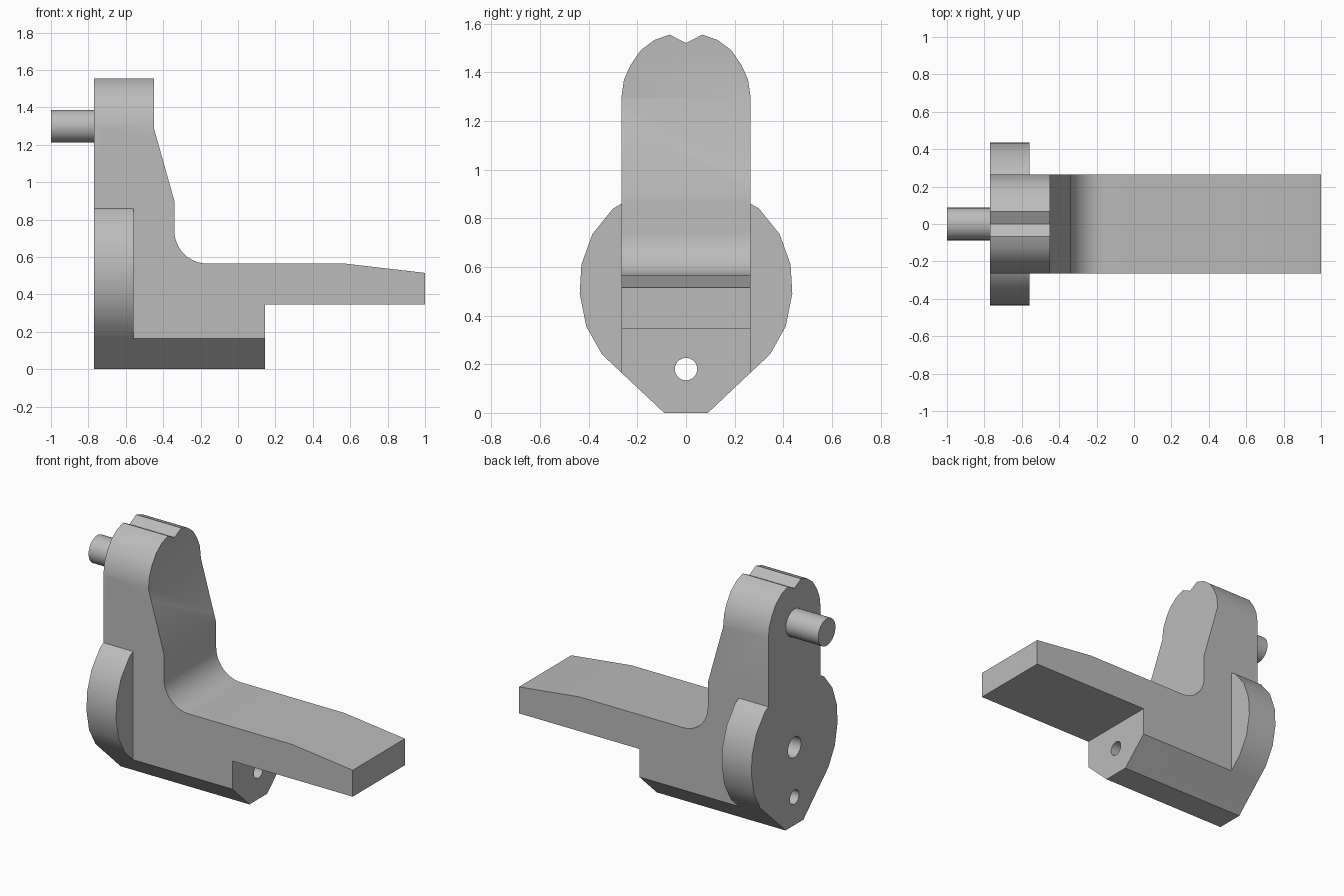
import bpy, bmesh, math
from mathutils import Vector

cube = bpy.data.objects.get("Cube")
if cube:
    bpy.data.objects.remove(cube, do_unlink=True)

grey = bpy.data.materials.new("plain_grey")
grey.use_nodes = True
colour = (0.5, 0.5, 0.5, 1)
grey.diffuse_color = colour
grey.node_tree.nodes["Principled BSDF"].inputs["Base Color"].default_value = colour


def prism(name, points, axis, start, end):
    """Extrude a closed outline along x (points are y, z) or y (points are x, z)."""
    bm = bmesh.new()
    place = (lambda a, b: (start, a, b)) if axis == "x" else (lambda a, b: (a, start, b))
    face = bm.faces.new([bm.verts.new(place(a, b)) for a, b in points])
    new = bmesh.ops.extrude_face_region(bm, geom=[face])["geom"]
    shift = Vector((end - start, 0, 0)) if axis == "x" else Vector((0, end - start, 0))
    bmesh.ops.translate(bm, vec=shift, verts=[v for v in new if isinstance(v, bmesh.types.BMVert)])
    bmesh.ops.recalc_face_normals(bm, faces=bm.faces)
    mesh = bpy.data.meshes.new(name)
    bm.to_mesh(mesh)
    bm.free()
    mesh.materials.append(grey)
    obj = bpy.data.objects.new(name, mesh)
    bpy.context.collection.objects.link(obj)
    return obj


def rod(name, radius, z, start, end, sides=32):
    turn = [2 * math.pi * i / sides for i in range(sides)]
    return prism(name, [(radius * math.cos(a), z + radius * math.sin(a)) for a in turn], "x", start, end)


def combine(target, tool, operation):
    mod = target.modifiers.new(operation, "BOOLEAN")
    mod.operation, mod.solver, mod.object = operation, "EXACT", tool
    bpy.context.view_layer.objects.active = target
    bpy.ops.object.modifier_apply(modifier=mod.name)
    bpy.data.objects.remove(tool, do_unlink=True)


def smooth(obj, degrees):
    bpy.ops.object.select_all(action="DESELECT")
    obj.select_set(True)
    bpy.context.view_layer.objects.active = obj
    bpy.ops.object.shade_smooth_by_angle(angle=math.radians(degrees))


HALF = 0.265

# L-shaped side profile with a filleted inner corner
r = 0.175
fillet = [(-0.34 + r - r * math.sin(a), 0.565 + r - r * math.cos(a))
          for a in (math.pi / 2 * i / 10 for i in range(11))]
side = [(-0.9, -0.1), (0.145, -0.1), (0.145, 0.345), (1, 0.345), (1, 0.515), (0.57, 0.565)]
side += fillet + [(-0.34, 0.9), (-0.45, 1.29), (-0.45, 1.65), (-0.9, 1.65)]
body = prism("bracket_body", side, "y", -HALF, HALF)

# Wide rounded flange at the back
flange = prism("flange", [(-0.6, -0.1), (0.6, -0.1), (0.6, 0.95), (-0.6, 0.95)], "x", -0.9, -0.56)
combine(body, flange, "UNION")

# End outline: chamfered foot, round flange, notched round head
half = [(0.09, 0), (HALF, 0.165), (0.345, 0.24), (0.41, 0.355), (0.437, 0.49), (0.43, 0.61),
        (0.385, 0.735), (0.3, 0.84), (HALF, 0.86), (HALF, 1.3), (0.255, 1.37), (0.228, 1.43),
        (0.187, 1.49), (0.13, 1.533), (0.067, 1.555)]
outline = half + [(0, 1.52)] + [(-y, z) for y, z in reversed(half)]
combine(body, prism("outline_tool", outline, "x", -0.77, 1.1), "INTERSECT")

# Through hole in the foot and blind hole in the flange
combine(body, rod("foot_hole_tool", 0.046, 0.18, -1, 0.4), "DIFFERENCE")
combine(body, rod("flange_hole_tool", 0.066, 0.5, -1, -0.4), "DIFFERENCE")
smooth(body, 29)

# Pin on the back of the head
pin = rod("pin", 0.087, 1.3, -1, -0.76)
smooth(pin, 30)
